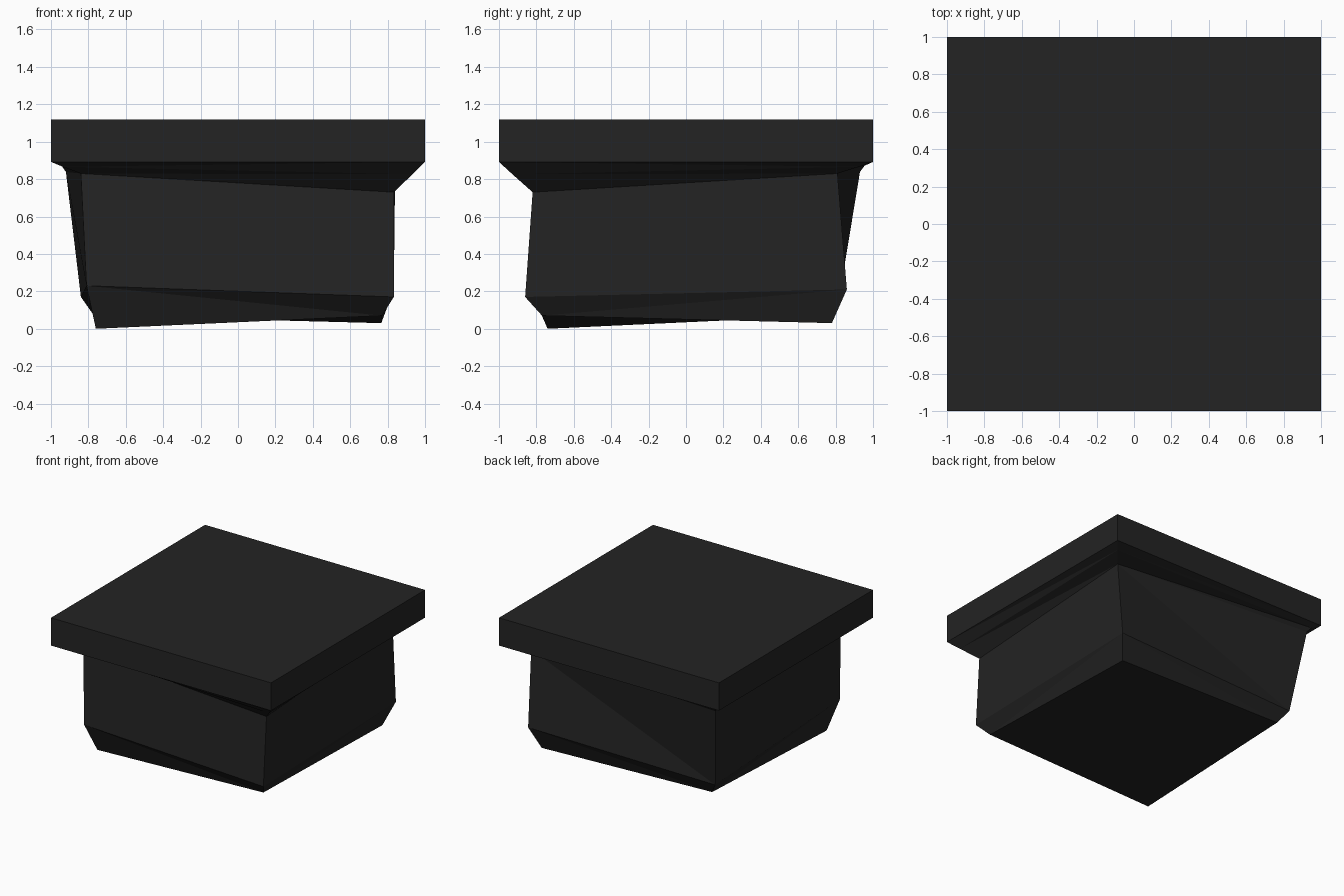
import bpy, bmesh

if "Cube" in bpy.data.objects:
    bpy.data.objects.remove(bpy.data.objects["Cube"])

charcoal = bpy.data.materials.new("charcoal")
charcoal.diffuse_color = (0.017, 0.017, 0.017, 1)
charcoal.use_nodes = True
charcoal.node_tree.nodes["Principled BSDF"].inputs["Base Color"].default_value = charcoal.diffuse_color

# Corner rings, order: front left, front right, back right, back left
rings = [
    [(-.76, -.74, 0), (.77, -.77, .07), (.766, .78, .03), (-.77, .76, .07)],          # foot
    [(-.81, -.84, .23), (.833, -.86, .17), (.833, .86, .21), (-.84, .82, .17)],       # lower body
    [(-.84, -.81, .83), (.833, -.82, .73), (.84, .81, .83), (-.92, .93, .838)],       # upper body
    [(-.936, -.924, .866), (.933, -.928, .826), (.936, .924, .866), (-.943, .955, .872)],  # flare
    [(-1, -1, .892), (1, -1, .892), (1, 1, .892), (-1, 1, .892)],                     # cap underside
    [(-1, -1, 1.12), (1, -1, 1.12), (1, 1, 1.12), (-1, 1, 1.12)],                     # cap top
]

bm = bmesh.new()
vs = [[bm.verts.new(p) for p in ring] for ring in rings]


def band(lo, hi, from_low):
    """Join two rings; each side is folded along one diagonal."""
    for i in range(4):
        j = (i + 1) % 4
        a, b, c, d = lo[i], lo[j], hi[j], hi[i]
        if from_low[i]:      # diagonal a-c
            bm.faces.new((a, b, c))
            bm.faces.new((a, c, d))
        else:                # diagonal b-d
            bm.faces.new((a, b, d))
            bm.faces.new((b, c, d))


hub_high = [False, True, False, True]
hub_low = [True, False, True, False]
band(vs[0], vs[1], hub_high)
band(vs[1], vs[2], [True, False, False, False])
band(vs[2], vs[3], hub_low)
band(vs[3], vs[4], hub_low)
band(vs[4], vs[5], hub_low)

# Crooked underside folded along the diagonal, and flat top
fl, fr, br, bl = vs[0]
bm.faces.new((fl, bl, fr))
bm.faces.new((fr, bl, br))
bm.faces.new(vs[5])
bmesh.ops.recalc_face_normals(bm, faces=bm.faces[:])

mesh = bpy.data.meshes.new("capped_block")
bm.to_mesh(mesh)
bm.free()
mesh.materials.append(charcoal)
obj = bpy.data.objects.new("capped_block", mesh)
bpy.context.collection.objects.link(obj)
